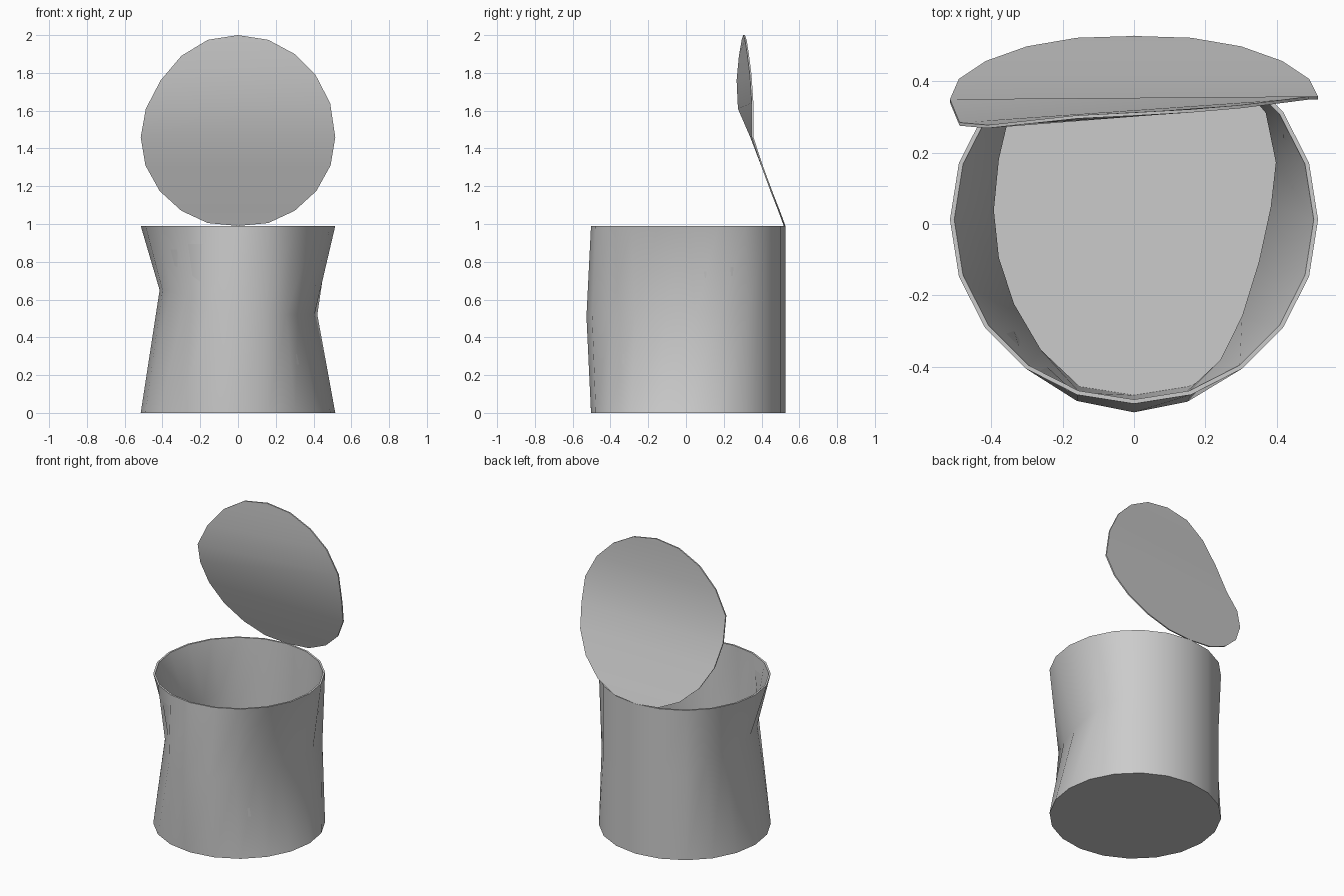
import bpy, bmesh, math

if "Cube" in bpy.data.objects:
    bpy.data.objects.remove(bpy.data.objects["Cube"])

N, R, CY = 20, 0.515, 0.012
tin = bpy.data.materials.new("tin_grey")
tin.diffuse_color = (0.6, 0.6, 0.6, 1)
tin.use_nodes = True
tin.node_tree.nodes["Principled BSDF"].inputs["Base Color"].default_value = tin.diffuse_color


def ring(r, z):
    """Circle of points, starting at the front and turning to the right."""
    a = [2 * math.pi * i / N for i in range(N)]
    return [(r * math.sin(t), CY - r * math.cos(t), z) for t in a]


def finish(name, bm, angle):
    bmesh.ops.recalc_face_normals(bm, faces=bm.faces)
    me = bpy.data.meshes.new(name)
    bm.to_mesh(me)
    bm.free()
    me.materials.append(tin)
    ob = bpy.data.objects.new(name, me)
    bpy.context.collection.objects.link(ob)
    bpy.context.view_layer.objects.active = ob
    ob.select_set(True)
    bpy.ops.object.shade_smooth_by_angle(angle=math.radians(angle))
    ob.select_set(False)


# Crushed waist: dented points by position around the can (x, y, z)
dents = {0: (0, -.527, .51), 1: (.15, -.497, .51), 2: (.255, -.40, .52),
         3: (.32, -.27, .52), 4: (.37, -.11, .52), 5: (.405, .05, .52),
         6: (.42, .18, .52), 7: (.39, .325, .52),
         13: (-.37, .315, .65), 14: (-.40, .19, .65), 15: (-.415, .04, .65),
         16: (-.40, -.10, .65), 17: (-.355, -.235, .65),
         18: (-.275, -.37, .62), 19: (-.16, -.495, .54)}
waist = [dents.get(i, p) for i, p in enumerate(ring(R, 0.55))]
waist_in = [(x * 0.945, CY + (y - CY) * 0.955, z) for x, y, z in waist]

# Can body: outer wall, rim, inner wall and floor
bm = bmesh.new()
loops = [[bm.verts.new(p) for p in pts] for pts in
         (ring(R, 0), waist, ring(R, 0.99), ring(R - .012, 0.99),
          waist_in, ring(R - .024, 0.02))]
for a, b in zip(loops, loops[1:]):
    for i in range(N):
        j = (i + 1) % N
        bm.faces.new((a[i], a[j], b[j], b[i]))
bm.faces.new(loops[0])
bm.faces.new(loops[-1])
finish("can_body", bm, 30)

# Bent lid: rows from hinge to top (half width, z left, z right, y left, y right)
rows = [(.16, 1.005, 1.005, .512, .512), (.30, 1.07, 1.07, .488, .488),
        (.415, 1.175, 1.175, .447, .447), (.49, 1.31, 1.31, .397, .397),
        (.515, 1.46, 1.46, .34, .348), (.488, 1.61, 1.64, .275, .348),
        (.41, 1.76, 1.79, .268, .338), (.30, 1.89, 1.90, .28, .324),
        (.16, 1.975, 1.975, .295, .312)]
bm = bmesh.new()
sides = []
for off in (0, 0.009):
    left = [bm.verts.new((-w, yl + off, zl)) for w, zl, zr, yl, yr in rows]
    right = [bm.verts.new((w, yr + off, zr)) for w, zl, zr, yl, yr in rows]
    low = bm.verts.new((0, .517 + off, .99))
    top = bm.verts.new((0, .303 + off, 2.0))
    for i in range(len(rows) - 1):
        bm.faces.new((left[i], right[i], right[i + 1], left[i + 1]))
    bm.faces.new((left[0], low, right[0]))
    bm.faces.new((left[-1], right[-1], top))
    sides.append([low] + right + [top] + left[::-1])
for i in range(N):
    j = (i + 1) % N
    bm.faces.new((sides[0][i], sides[0][j], sides[1][j], sides[1][i]))
finish("bent_lid", bm, 40)
